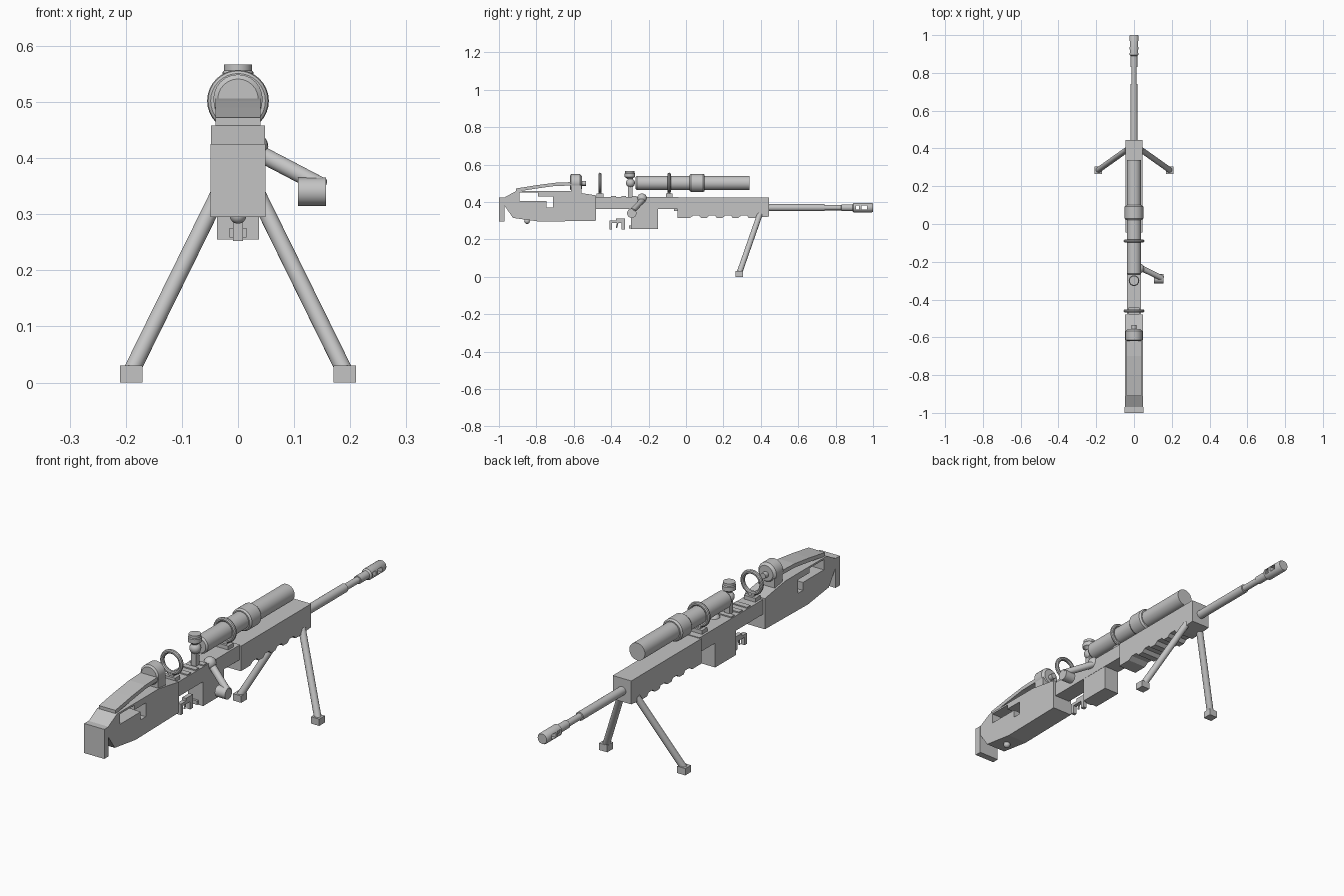
import bpy, bmesh, math
from mathutils import Vector

cube = bpy.data.objects.get("Cube")
if cube:
    bpy.data.objects.remove(cube, do_unlink=True)

grey = bpy.data.materials.new("mid_grey")
grey.use_nodes = True
colour = (0.55, 0.55, 0.55, 1)
grey.diffuse_color = colour
grey.node_tree.nodes["Principled BSDF"].inputs["Base Color"].default_value = colour


def finish(name, bm, smooth=False):
    bmesh.ops.recalc_face_normals(bm, faces=bm.faces[:])
    mesh = bpy.data.meshes.new(name)
    bm.to_mesh(mesh)
    bm.free()
    mesh.materials.append(grey)
    ob = bpy.data.objects.new(name, mesh)
    bpy.context.collection.objects.link(ob)
    if smooth:
        bpy.ops.object.select_all(action='DESELECT')
        ob.select_set(True)
        bpy.context.view_layer.objects.active = ob
        bpy.ops.object.shade_smooth_by_angle(angle=math.radians(35))
    return ob


def box(name, x, y, z):
    """Box from (min, max) pairs."""
    bm = bmesh.new()
    bmesh.ops.create_cube(bm, size=1)
    for v in bm.verts:
        v.co = [(a + b) / 2 + c * (b - a) for (a, b), c in zip((x, y, z), v.co)]
    return finish(name, bm)


def extrude(name, profile, half):
    """Side profile of (y, z) points, extruded across x."""
    bm = bmesh.new()
    face = bm.faces.new([bm.verts.new((-half, y, z)) for y, z in profile])
    new = bmesh.ops.extrude_face_region(bm, geom=[face])["geom"]
    for v in new:
        if isinstance(v, bmesh.types.BMVert):
            v.co.x = half
    return finish(name, bm)


def turned(name, base, axis, rings, sides=24):
    """Solid of revolution: rings are (distance along axis, radius)."""
    bm = bmesh.new()
    turn = Vector(axis).to_track_quat('Z', 'Y')
    loops = []
    for d, r in rings:
        loops.append([bm.verts.new(Vector(base) + turn @ Vector(
            (r * math.cos(a), r * math.sin(a), d)))
            for a in (math.tau * i / sides for i in range(sides))])
    for lo, hi in zip(loops, loops[1:]):
        for i in range(sides):
            j = (i + 1) % sides
            bm.faces.new((lo[i], lo[j], hi[j], hi[i]))
    bm.faces.new(loops[0][::-1])
    bm.faces.new(loops[-1])
    return finish(name, bm, True)


def rod(name, a, b, r, sides=16):
    axis = Vector(b) - Vector(a)
    return turned(name, a, axis, [(0, r), (axis.length, r)], sides)


def ball(name, centre, r):
    bm = bmesh.new()
    bmesh.ops.create_uvsphere(bm, u_segments=20, v_segments=12, radius=r)
    bmesh.ops.translate(bm, verts=bm.verts[:], vec=centre)
    return finish(name, bm, True)


def cut(ob, cutter):
    mod = ob.modifiers.new("cut", 'BOOLEAN')
    mod.operation = 'DIFFERENCE'
    mod.solver = 'EXACT'
    mod.object = cutter
    bpy.context.view_layer.objects.active = ob
    bpy.ops.object.modifier_apply(modifier=mod.name)
    bpy.data.objects.remove(cutter, do_unlink=True)


# Stock with its stepped opening
box("butt_plate", (-.049, .049), (-1, -.97), (.295, .425))
stock = extrude("stock", [(-.97, .38), (-.925, .315), (-.78, .295), (-.48, .3),
                          (-.48, .435), (-.62, .458), (-.91, .458), (-.97, .425)], .048)
cut(stock, extrude("stock_cutter", [(-.89, .405), (-.745, .405), (-.745, .37), (-.71, .37),
                                    (-.71, .43), (-.79, .43), (-.79, .45), (-.89, .45)], .1))
ball("sling_stud", (0, -.85, .298), .015)

# Cheek rest and the round cap at its end
extrude("cheek_rest", [(-.91, .455), (-.8, .472), (-.7, .486), (-.6, .488),
                       (-.6, .507), (-.7, .503), (-.8, .49), (-.91, .472)], .04)
turned("rest_cap", (0, -.62, .505), (0, 1, 0),
       [(0, .036), (.006, .044), (.054, .044), (.064, .034)])
box("cap_base", (-.04, .04), (-.615, -.56), (.445, .49))
rod("cap_screw", (0, -.56, .5), (0, -.535, .5), .013)

# Receiver, magazine and trigger
box("receiver", (-.038, .038), (-.48, -.04), (.363, .428))
for i in range(3):
    y = -.4 + i * .055
    box("top_rib", (-.034, .034), (y, y + .025), (.425, .433))
box("magazine", (-.037, .037), (-.295, -.15), (.255, .37))
box("magazine_catch", (-.015, .015), (-.305, -.29), (.258, .275))
box("receiver_lug", (-.025, .025), (-.065, -.04), (.352, .365))
extrude("trigger_guard", [(-.41, .252), (-.395, .252), (-.395, .287), (-.345, .287),
                          (-.345, .252), (-.327, .252), (-.327, .312), (-.375, .312),
                          (-.375, .3), (-.41, .3)], .009)
rod("trigger", (0, -.365, .29), (0, -.372, .262), .004, 8)

# Bolt handle on the left side
ball("bolt_joint", (.028, -.235, .42), .026)
rod("bolt_handle", (.02, -.225, .418), (.15, -.288, .35), .015)
rod("bolt_knob", (.107, -.29, .34), (.157, -.29, .34), .025, 20)

# Fore end with underside teeth
teeth = [(-.045, .315), (.02, .315)]
for i in range(4):
    y = .04 + i * .085
    teeth += [(y, .328), (y + .03, .328), (y + .04, .315), (y + .07, .315)]
extrude("fore_end", teeth + [(.445, .322), (.445, .425), (-.045, .425)], .045)

# Barrel and vented muzzle brake
turned("barrel", (0, .44, .37), (0, 1, 0),
       [(0, .019), (.3, .019), (.301, .014), (.39, .014), (.391, .018), (.47, .018)])
brake = turned("muzzle_brake", (0, .89, .37), (0, 1, 0),
               [(0, .018), (.006, .025), (.104, .025), (.11, .022)])
for lo, hi in ((.905, .925), (.938, .968)):
    cut(brake, box("vent_cutter", (-.1, .1), (lo, hi), (.359, .381)))

# Scope tube, collar, turrets and mounting rings
turned("scope_tube", (0, -.27, .502), (0, 1, 0),
       [(0, .032), (.008, .038), (.61, .038)], 32)
turned("scope_collar", (0, .02, .502), (0, 1, 0),
       [(0, .043), (.008, .049), (.072, .049), (.08, .043)], 32)
turned("top_turret", (0, -.3, .522), (0, 0, 1),
       [(0, .014), (.008, .02), (.012, .028), (.03, .028), (.034, .025), (.045, .025)])
ball("turret_ball", (0, -.297, .502), .024)
box("turret_post", (-.012, .012), (-.309, -.285), (.425, .495))
for y in (-.46, -.09):
    bpy.ops.mesh.primitive_torus_add(location=(0, y, .502), rotation=(math.pi / 2, 0, 0),
                                     major_radius=.046, minor_radius=.009,
                                     major_segments=32, minor_segments=10)
    ring = bpy.context.object
    ring.name = "scope_ring"
    ring.data.materials.append(grey)
    bpy.ops.object.shade_smooth_by_angle(angle=math.radians(35))
    box("ring_base", (-.028, .028), (y - .018, y + .018), (.425, .445))
    box("ring_neck", (-.014, .014), (y - .008, y + .008), (.44, .456))

# Bipod
for side, label in ((1, "left"), (-1, "right")):
    rod(label + "_leg", (side * .035, .395, .335), (side * .19, .285, .02), .015)
    box(label + "_foot", sorted((side * .17, side * .21)), (.265, .305), (0, .03))
